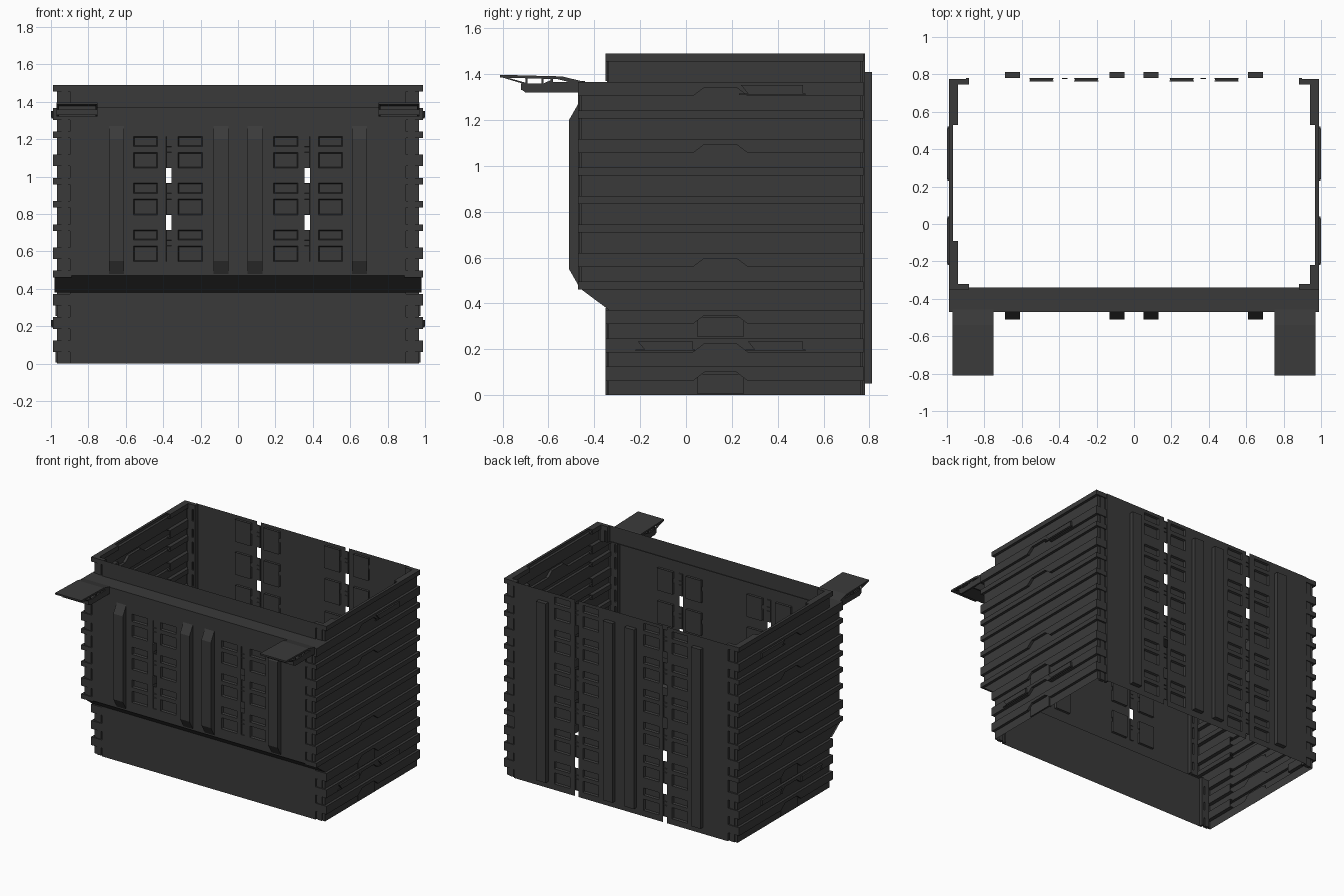
import bpy, bmesh

cube = bpy.data.objects.get("Cube")
if cube:
    bpy.data.objects.remove(cube, do_unlink=True)

mat = bpy.data.materials.new("charcoal plastic")
mat.use_nodes = True
colour = (0.042, 0.042, 0.042, 1)
mat.diffuse_color = colour
mat.node_tree.nodes["Principled BSDF"].inputs["Base Color"].default_value = colour

HEIGHT = 1.49
BACK, FRONT, LOW_FRONT = 0.775, -0.47, -0.35
LEDGE, SLOPE_TOP, SLOPE_BOTTOM = 1.37, 0.47, 0.38
WALL_X, RIB_X, EDGE_X = 0.968, 0.988, 0.89


def finish(name, bm):
    mesh = bpy.data.meshes.new(name)
    bm.to_mesh(mesh)
    bm.free()
    mesh.materials.append(mat)
    bpy.context.collection.objects.link(bpy.data.objects.new(name, mesh))


def box(bm, x, y, z):
    """Box between the given (low, high) pairs."""
    verts = bmesh.ops.create_cube(bm, size=1)["verts"]
    for v in verts:
        for axis, (lo, hi) in enumerate((x, y, z)):
            v.co[axis] = hi if v.co[axis] > 0 else lo


def face(bm, pts, flip=False):
    verts = [bm.verts.new(p) for p in pts]
    return bm.faces.new(verts[::-1] if flip else verts)


def prism(bm, outline, x0, x1, open_inside=False):
    """Side outline of (y, z) points swept from x0 to x1."""
    flip = x1 < x0
    face(bm, [(x1, y, z) for y, z in outline], flip)
    if not open_inside:
        face(bm, [(x0, y, z) for y, z in outline], not flip)
    for (ya, za), (yb, zb) in zip(outline, outline[1:] + outline[:1]):
        face(bm, [(x0, ya, za), (x0, yb, zb), (x1, yb, zb), (x1, ya, za)], flip)


def span(a, b):
    return (min(a, b), max(a, b))


# Pressed wall panels with recessed cells and see-through slots
def pressed_panel(name, y, side, z0, z1, group_tops, slot_rows):
    half = [0.19, 0.32, 0.355, 0.385, 0.43, 0.56, EDGE_X]
    xs = [-x for x in reversed(half)] + half
    zs = [z0]
    for top in group_tops:
        zs += [top - 0.17, top - 0.085, top - 0.055, top]
    zs.append(z1)
    bm = bmesh.new()
    grid = [[bm.verts.new((x, y, z)) for x in xs] for z in zs]
    cells, grooves = [], []
    for r in range(len(zs) - 1):
        for c in range(len(xs) - 1):
            mid = abs(xs[c] + xs[c + 1]) / 2
            in_slot = 0.355 < mid < 0.385
            if in_slot and r in slot_rows:
                continue
            quad = [grid[r][c], grid[r][c + 1], grid[r + 1][c + 1], grid[r + 1][c]]
            f = bm.faces.new(quad if side < 0 else quad[::-1])
            in_cell = 0.19 < mid < 0.32 or 0.43 < mid < 0.56
            if in_cell and r % 4 in (1, 3):
                cells.append(f)
            elif in_slot and r % 4:
                grooves.append(f)
    bm.normal_update()
    bmesh.ops.inset_individual(bm, faces=cells, thickness=0.008, depth=-0.014)
    bmesh.ops.inset_individual(bm, faces=grooves, thickness=0.002, depth=-0.006)
    # backing plates behind each pair of cells
    for top in group_tops:
        for s in (1, -1):
            for a, b in ((0.19, 0.32), (0.43, 0.56)):
                box(bm, span(s * a, s * b), span(y - side * 0.014, y - side * 0.017),
                    (top - 0.17, top))
    finish(name, bm)


back_tops = [0.215 + 0.25 * k for k in range(6)]
pressed_panel("back_wall", 0.78, 1, 0, HEIGHT, back_tops, range(0, 25, 4))
pressed_panel("front_wall", FRONT, -1, SLOPE_TOP, LEDGE, back_tops[2:5], (4, 8))

# Plain lower front, slope, ledge and upper front lip
bm = bmesh.new()
for w, a, b in ((EDGE_X, (LOW_FRONT, 0), (LOW_FRONT, SLOPE_BOTTOM)),
                (0.98, (LOW_FRONT, SLOPE_BOTTOM), (FRONT, SLOPE_TOP)),
                (0.985, (FRONT, LEDGE), (LOW_FRONT + 0.01, LEDGE)),
                (EDGE_X, (LOW_FRONT, LEDGE), (LOW_FRONT, HEIGHT))):
    face(bm, [(-w, *a), (w, *a), (w, *b), (-w, *b)])
finish("front_plain_panels", bm)

# Upright stiffeners on front and back
front_bar = [(FRONT, 0.48), (FRONT, 1.27), (-0.51, 1.2), (-0.51, 0.55)]
back_bar = [(0.78, 0.05), (0.812, 0.05), (0.812, 1.41), (0.78, 1.41)]
for name, bar in (("front_stiffeners", front_bar), ("back_stiffeners", back_bar)):
    bm = bmesh.new()
    for x in (-0.65, -0.09, 0.09, 0.65):
        prism(bm, bar, x - 0.04, x + 0.04)
    bmesh.ops.recalc_face_normals(bm, faces=bm.faces)
    finish(name, bm)

# Layered side walls: hollow ribs, recessed strips, corner returns and shelves
ARCHED = (0, 1, 2, 4, 8, 10)
STEP = HEIGHT / 12
for s, side_name in ((1, "left"), (-1, "right")):
    walls, ribs, corners, shelves = (bmesh.new() for _ in range(4))
    wx, rx, ex = s * WALL_X, s * RIB_X, s * EDGE_X
    low = 0
    for k in range(12):
        top = STEP * (k + 1)
        bottom = top - (0.062 if k in ARCHED else 0.035)
        arch = []
        if k in ARCHED:
            arch = [(0.03, bottom), (0.08, bottom + 0.038),
                    (0.22, bottom + 0.038), (0.27, bottom)]
        front = FRONT if 3 <= k <= 10 else LOW_FRONT
        strip_low = LOW_FRONT if k == 3 else front
        end = BACK - 0.013
        # recessed strip below the rib
        face(walls, [(wx, y, z) for y, z in
                     [(strip_low + 0.013, low), (end, low), (end, bottom)]
                     + arch[::-1] + [(front + 0.013, bottom)]], s < 0)
        # rib with its arch cut-out
        prism(ribs, [(front, bottom)] + arch
              + [(BACK, bottom), (BACK, top), (front, top)], wx, rx, True)
        # tab under the arch
        if k in (0, 2):
            box(ribs, span(wx, s * 0.975), (0.05, 0.25), (low + 0.006, bottom + 0.03))
        # returns around the corners
        for edge, inward in ((front, 1), (BACK, -1)):
            box(corners, span(ex, rx), span(edge, edge + inward * 0.03), (bottom, top))
            if not (k == 3 and inward > 0):
                yy = edge + inward * 0.013
                face(corners, [(ex, yy, low), (wx, yy, low), (wx, yy, bottom),
                               (ex, yy, bottom)], s * inward < 0)
            box(corners, span(s * 0.91, s * 0.945), span(edge + inward * 0.006,
                edge + inward * 0.03), (low, bottom) if k != 3 else (bottom, top))
        # inner corner shelves
        front_reach = -0.22 if s > 0 else -0.09
        for a, b in ((0.53, 0.76), (front + 0.02, front_reach)):
            box(shelves, span(s * 0.94, wx), (a, b), (bottom, bottom + 0.008))
            box(shelves, span(s * 0.94, s * 0.946), (a, b), (bottom, top))
            box(shelves, span(s * 0.94, wx), (a, b), (top - 0.008, top))
        # raised finger grips
        grips = {10: [(0.24, 0.51)], 1: [(-0.21, 0.03), (0.27, 0.51)]}.get(k, [])
        for a, b in grips:
            z0, z1 = bottom + 0.012, top - 0.014
            prism(ribs, [(a + 0.03, z0), (b, z0), (b, z1), (a, z1)], rx, s * 1.0)
            box(ribs, span(rx, s * 0.996), (a - 0.01, b + 0.01), (z0 - 0.006, z0))
        low = top
    # posts closing the wall edges
    for y, z in (((0.745, 0.78), (0, HEIGHT)),
                 ((FRONT, FRONT + 0.03), (SLOPE_TOP, LEDGE)),
                 ((LOW_FRONT, LOW_FRONT + 0.03), (0, SLOPE_BOTTOM)),
                 ((LOW_FRONT, LOW_FRONT + 0.03), (LEDGE, HEIGHT))):
        box(corners, span(s * 0.882, s * 0.897), y, z)
    for part, bm in (("side_wall", walls), ("side_ribs", ribs),
                     ("corner_returns", corners), ("inner_shelves", shelves)):
        finish(side_name + "_" + part, bm)

# Handles reaching forward from the ledge
for s, side_name in ((1, "left"), (-1, "right")):
    bm = bmesh.new()
    a, b = span(s * 0.75, s * 0.97)
    prism(bm, [(-0.81, 1.385), (-0.56, 1.378), (-0.45, 1.35), (-0.45, 1.368),
               (-0.54, 1.39), (-0.81, 1.397)], a, b)
    for x in (a, b - 0.012):
        prism(bm, [(-0.72, 1.335), (-0.70, 1.32), (-0.58, 1.32), (-0.58, 1.378),
                   (-0.62, 1.36), (-0.72, 1.36)], x, x + 0.012)
        prism(bm, [(-0.80, 1.385), (-0.70, 1.355), (-0.69, 1.36), (-0.78, 1.385)],
              x, x + 0.012)
        box(bm, (x, x + 0.012), (-0.58, -0.46), (1.32, 1.365))
        for y in (-0.70, -0.63):
            box(bm, (x, x + 0.012), (y, y + 0.008), (1.355, 1.385))
    box(bm, (a, b), (-0.72, -0.708), (1.33, 1.36))
    box(bm, (a, b), (-0.59, -0.58), (1.32, 1.378))
    box(bm, (a, b), (-0.72, -0.58), (1.33, 1.337))
    bmesh.ops.recalc_face_normals(bm, faces=bm.faces)
    finish(side_name + "_handle", bm)
